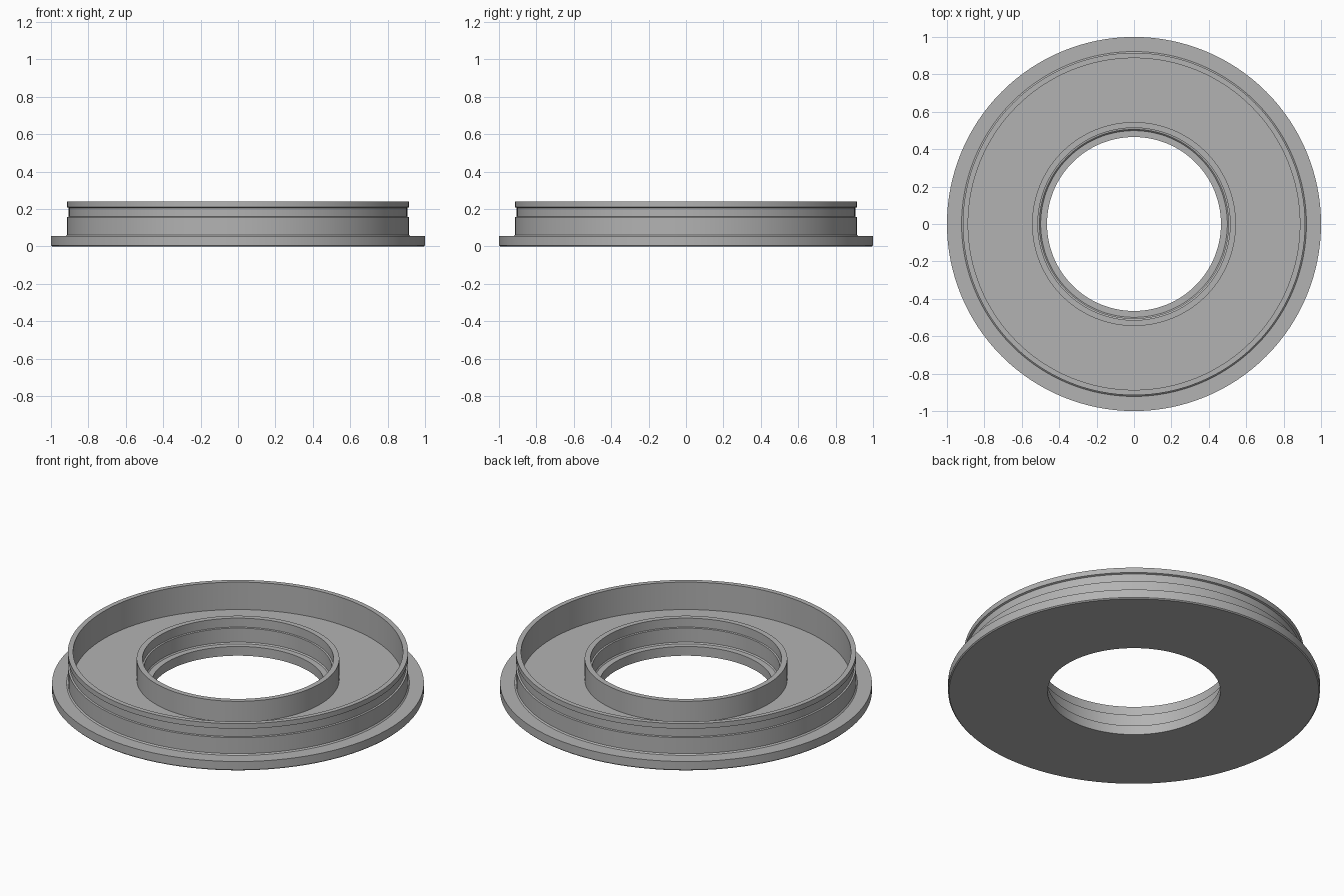
import bpy
import bmesh
import math

cube = bpy.data.objects.get("Cube")
if cube:
    bpy.data.objects.remove(cube, do_unlink=True)

SEGMENTS = 128

grey = bpy.data.materials.new("plain grey")
grey.use_nodes = True
colour = (0.45, 0.45, 0.45, 1.0)
grey.diffuse_color = colour
grey.node_tree.nodes["Principled BSDF"].inputs["Base Color"].default_value = colour


def lathe(name, profile):
    """Spin a closed (radius, height) profile around the z axis."""
    bm = bmesh.new()
    rings = []
    for i in range(SEGMENTS):
        a = 2 * math.pi * i / SEGMENTS
        rings.append([bm.verts.new((r * math.cos(a), r * math.sin(a), z))
                      for r, z in profile])
    n = len(profile)
    for i in range(SEGMENTS):
        here, there = rings[i], rings[(i + 1) % SEGMENTS]
        for j in range(n):
            k = (j + 1) % n
            bm.faces.new((here[j], there[j], there[k], here[k]))
    bmesh.ops.recalc_face_normals(bm, faces=bm.faces)
    mesh = bpy.data.meshes.new(name)
    bm.to_mesh(mesh)
    bm.free()
    mesh.materials.append(grey)
    obj = bpy.data.objects.new(name, mesh)
    bpy.context.collection.objects.link(obj)
    bpy.ops.object.select_all(action="DESELECT")
    obj.select_set(True)
    bpy.context.view_layer.objects.active = obj
    bpy.ops.object.shade_smooth_by_angle(angle=math.radians(30))
    return obj


# One turned piece: flange, grooved outer wall, sunken floor, inner collar
flange = [(0.465, 0.0), (0.994, 0.0), (1.0, 0.006), (1.0, 0.055)]
outer_wall = [(0.922, 0.055), (0.915, 0.062), (0.915, 0.157), (0.905, 0.159),
              (0.905, 0.206), (0.915, 0.21), (0.915, 0.24), (0.887, 0.24)]
floor = [(0.887, 0.077), (0.545, 0.077)]
collar = [(0.545, 0.2), (0.514, 0.2), (0.514, 0.147), (0.505, 0.145),
          (0.505, 0.062), (0.499, 0.055), (0.465, 0.055)]
lathe("flanged_ring", flange + outer_wall + floor + collar)
